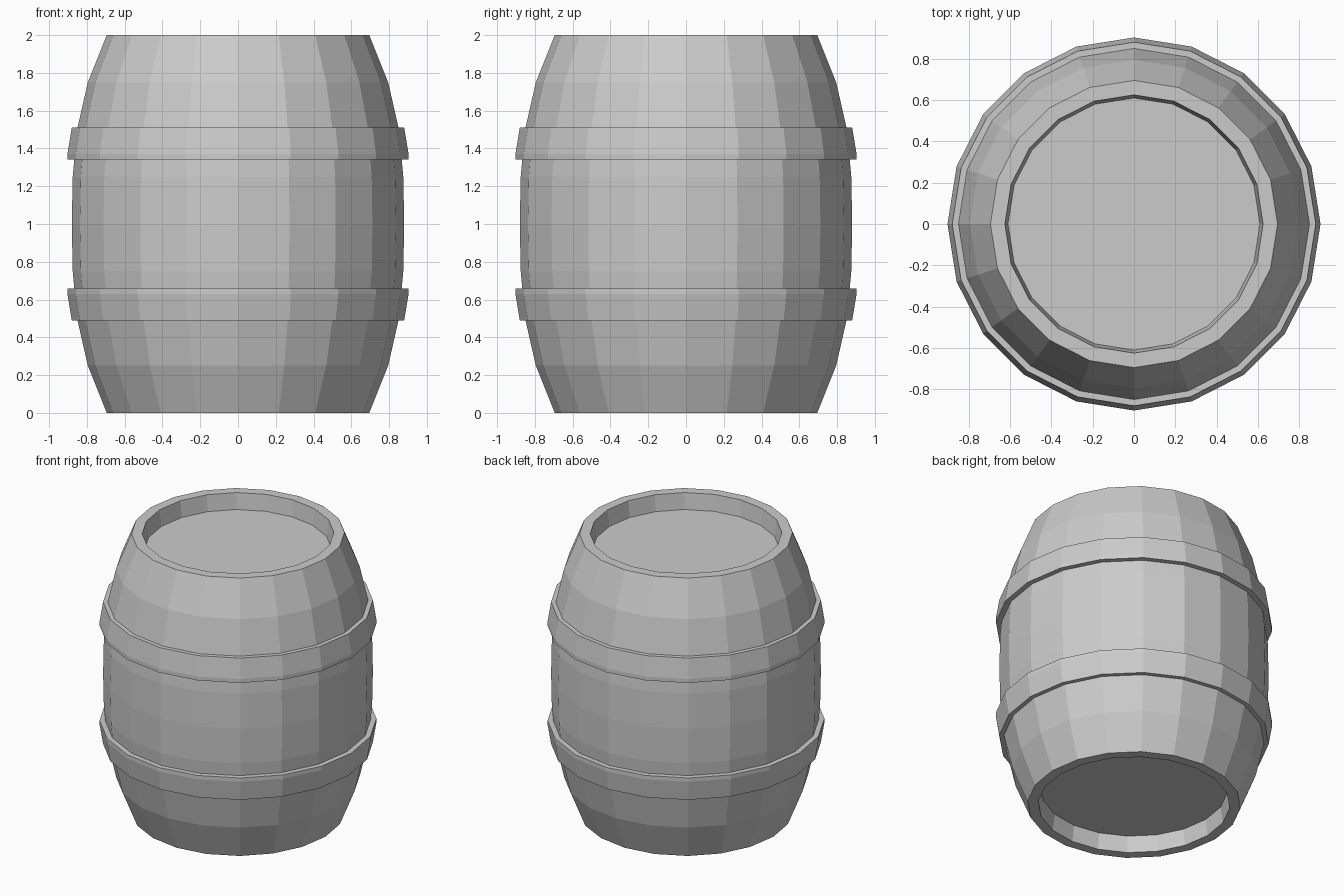
import bpy, bmesh
from math import sin, cos, tau

if "Cube" in bpy.data.objects:
    bpy.data.objects.remove(bpy.data.objects["Cube"])

SIDES = 20


def lathe(name, profile, closed=False):
    """Revolve (radius, z) points around z; open profiles get flat end caps."""
    bm = bmesh.new()
    rings = [[bm.verts.new((r * cos(tau * i / SIDES), r * sin(tau * i / SIDES), z))
              for i in range(SIDES)] for r, z in profile]
    pairs = list(zip(rings, rings[1:]))
    if closed:
        pairs.append((rings[-1], rings[0]))
    else:
        bm.faces.new(rings[0])
        bm.faces.new(rings[-1])
    for a, b in pairs:
        for i in range(SIDES):
            j = (i + 1) % SIDES
            bm.faces.new((a[i], a[j], b[j], b[i]))
    bmesh.ops.recalc_face_normals(bm, faces=bm.faces)
    mesh = bpy.data.meshes.new(name)
    bm.to_mesh(mesh)
    bm.free()
    obj = bpy.data.objects.new(name, mesh)
    bpy.context.collection.objects.link(obj)
    return obj


def flip(profile):
    """Mirror a profile about the barrel's mid height."""
    return [(r, 2 - z) for r, z in reversed(profile)]


# Bulging staves with a rim and recessed head at each end
lower = [(0.61, 0.115), (0.625, 0), (0.695, 0), (0.795, 0.25),
         (0.852, 0.5), (0.875, 0.75)]
lathe("barrel_body", lower + [(0.88, 1.0)] + flip(lower))

# Tapered hoops, wide edge towards the middle
hoop = [(0.84, 0.49), (0.88, 0.49), (0.903, 0.63), (0.903, 0.658), (0.84, 0.658)]
lathe("lower_hoop", hoop, closed=True)
lathe("upper_hoop", flip(hoop), closed=True)
